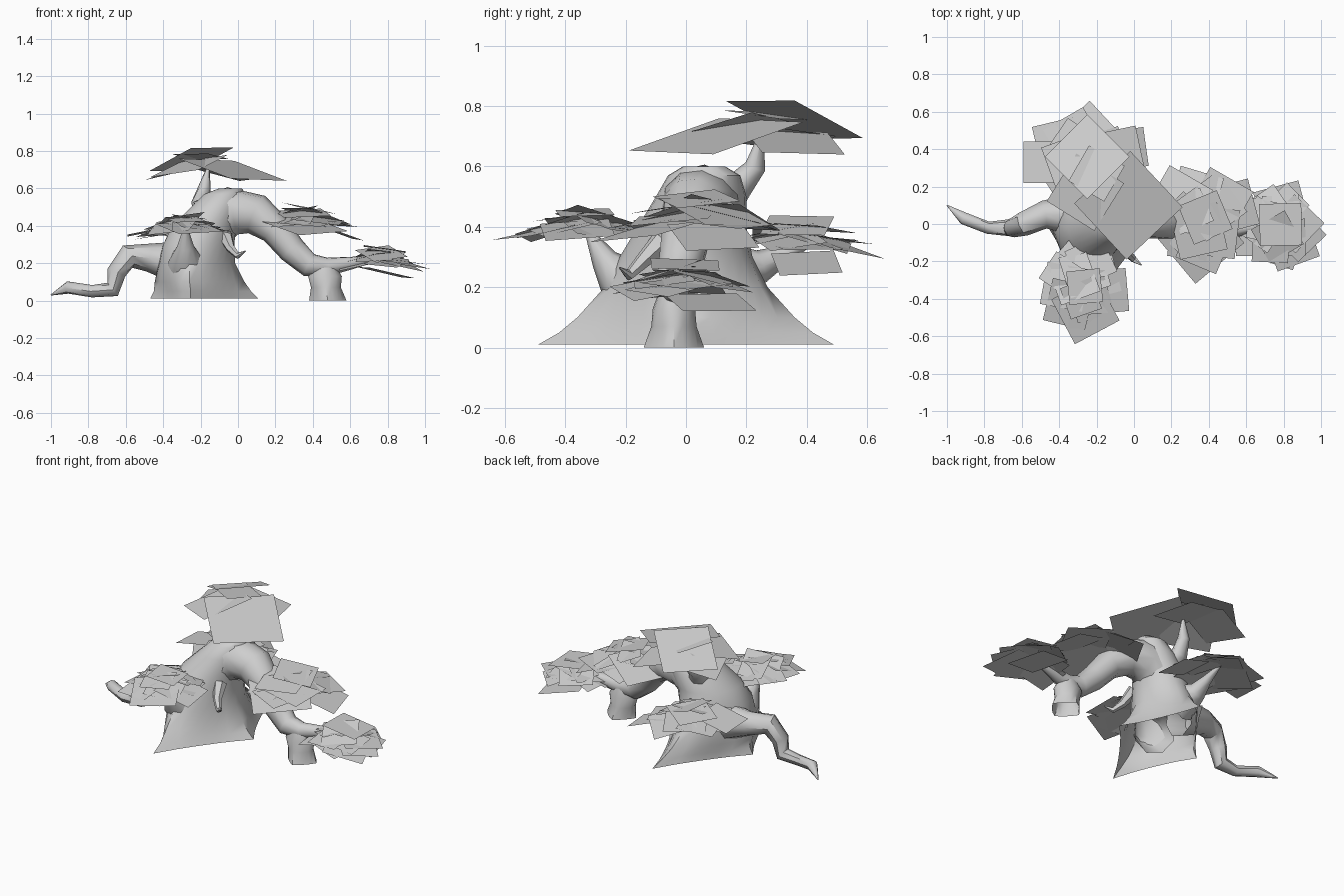
import bpy, bmesh, math, random
from mathutils import Vector

random.seed(4)
if "Cube" in bpy.data.objects:
    bpy.data.objects.remove(bpy.data.objects["Cube"])

grey = bpy.data.materials.new("pale_grey")
grey.use_nodes = True
colour = (0.62, 0.62, 0.62, 1)
grey.diffuse_color = colour
grey.node_tree.nodes["Principled BSDF"].inputs["Base Color"].default_value = colour


def finish(name, bm, smooth):
    mesh = bpy.data.meshes.new(name)
    bm.to_mesh(mesh)
    bm.free()
    mesh.materials.append(grey)
    obj = bpy.data.objects.new(name, mesh)
    bpy.context.collection.objects.link(obj)
    if smooth:
        bpy.ops.object.select_all(action="DESELECT")
        obj.select_set(True)
        bpy.context.view_layer.objects.active = obj
        bpy.ops.object.shade_smooth_by_angle(angle=math.radians(45))


def loft(name, rings):
    """Skin a list of equal-sized rings, open at the start, closed at the end."""
    bm = bmesh.new()
    loops = [[bm.verts.new(p) for p in ring] for ring in rings]
    n = len(loops[0])
    for low, high in zip(loops, loops[1:]):
        for i in range(n):
            j = (i + 1) % n
            bm.faces.new((low[i], low[j], high[j], high[i]))
    bm.faces.new(loops[-1])
    bmesh.ops.recalc_face_normals(bm, faces=bm.faces)
    finish(name, bm, True)


def limb(name, path, sides=8):
    """Tapered tube along (x, y, z, radius) points."""
    pts = [Vector(p[:3]) for p in path]
    rings, side = [], None
    for i, p in enumerate(pts):
        t = (pts[min(i + 1, len(pts) - 1)] - pts[max(i - 1, 0)]).normalized()
        side = t.orthogonal() if side is None else side - t * side.dot(t)
        side.normalize()
        up = t.cross(side)
        angles = [math.tau * k / sides for k in range(sides)]
        rings.append([p + (side * math.cos(a) + up * math.sin(a)) * path[i][3]
                      for a in angles])
    loft(name, rings)


def flared(name, levels, lean, sides=24):
    """Upright stem of (z, x, y, half width, half depth, roundness) levels.
    Roundness 2 is an ellipse, below 1 a star with four pointed roots."""
    rings = []
    for z, x, y, rx, ry, power in levels:
        ring = []
        for k in range(sides):
            a = math.tau * k / sides
            c, s = math.cos(a), math.sin(a)
            r = (abs(c) ** power + abs(s) ** power) ** (-1 / power)
            ring.append((x + rx * r * c + lean * ry * r * s, y + ry * r * s, z))
        rings.append(ring)
    loft(name, rings)


# Main trunk with four spreading roots, leaning towards the arch
flared("trunk", [
    (0.01, -0.18, 0, 0.29, 0.49, 0.9),
    (0.05, -0.19, 0, 0.26, 0.42, 1.0),
    (0.10, -0.205, 0, 0.24, 0.36, 1.15),
    (0.20, -0.22, 0, 0.205, 0.27, 1.5),
    (0.30, -0.21, 0, 0.19, 0.22, 1.8),
    (0.40, -0.18, 0.02, 0.17, 0.18, 2),
    (0.50, -0.11, 0.05, 0.14, 0.15, 2),
    (0.57, -0.07, 0.06, 0.11, 0.12, 2),
    (0.60, -0.04, 0.06, 0.06, 0.07, 2)], 0.15)

# Arching trunk and the second foot it rests on
limb("arching_trunk", [
    (-0.16, 0.04, 0.40, 0.15), (-0.03, 0.05, 0.48, 0.13),
    (0.10, 0.03, 0.46, 0.11), (0.20, 0, 0.38, 0.085),
    (0.29, -0.02, 0.27, 0.075), (0.38, -0.04, 0.19, 0.065),
    (0.48, -0.04, 0.18, 0.05), (0.60, -0.02, 0.20, 0.035),
    (0.78, 0, 0.23, 0.01)], 10)
flared("arch_foot", [
    (0, 0.48, -0.04, 0.10, 0.10, 1.2),
    (0.07, 0.47, -0.04, 0.08, 0.075, 1.6),
    (0.13, 0.465, -0.04, 0.09, 0.07, 2),
    (0.21, 0.46, -0.04, 0.05, 0.04, 2)], 0, 16)

# Side limbs and twigs
limb("drooping_limb", [
    (-0.30, 0.05, 0.20, 0.12), (-0.48, 0.05, 0.23, 0.075),
    (-0.59, 0, 0.235, 0.065), (-0.65, -0.02, 0.15, 0.052),
    (-0.67, -0.02, 0.06, 0.045), (-0.78, -0.02, 0.05, 0.033),
    (-0.91, 0.03, 0.07, 0.033), (-1, 0.1, 0.03, 0.003)])
limb("front_branch", [
    (-0.26, -0.12, 0.16, 0.13), (-0.28, -0.21, 0.22, 0.09),
    (-0.28, -0.27, 0.29, 0.045), (-0.28, -0.32, 0.38, 0.015)])
limb("back_branch", [
    (-0.24, 0.12, 0.24, 0.12), (-0.27, 0.25, 0.27, 0.055),
    (-0.27, 0.33, 0.31, 0.03), (-0.28, 0.43, 0.36, 0.01)])
limb("top_branch", [
    (-0.16, 0.10, 0.46, 0.08), (-0.20, 0.17, 0.53, 0.05),
    (-0.18, 0.23, 0.60, 0.035), (-0.16, 0.25, 0.71, 0.008)])
limb("hooked_twig", [
    (-0.07, -0.08, 0.35, 0.04), (-0.04, -0.15, 0.28, 0.025),
    (0, -0.19, 0.24, 0.018), (0.04, -0.22, 0.265, 0.003)], 6)


def leaf(bm, x, y, z, size, yaw, sx, sy):
    """Square leaf sheet falling by sx, sy per unit along x and y."""
    corners = []
    for k in range(4):
        a = math.radians(yaw + 45 + 90 * k)
        dx, dy = (size * math.sqrt(0.5) * f(a) for f in (math.cos, math.sin))
        corners.append(bm.verts.new((x + dx, y + dy, z - sx * dx - sy * dy)))
    bm.faces.new(corners)


# Crown: a few broad leaf sheets
bm = bmesh.new()
for sheet in [
        (-0.03, 0.10, 0.70, 0.41, 43, 0.20, -0.17),
        (-0.25, 0.36, 0.755, 0.32, 45, -0.28, 0.27),
        (-0.26, 0.17, 0.72, 0.30, -32, -0.25, -0.16),
        (-0.10, 0.36, 0.68, 0.28, 12, 0.25, 0.08),
        (-0.33, 0.33, 0.69, 0.26, 20, -0.25, 0.05),
        (-0.20, 0.27, 0.77, 0.22, 60, 0.05, 0.12)]:
    leaf(bm, *sheet)
finish("crown_leaves", bm, False)

# Lower leaf pads: domes of overlapping sheets, plus broad sheets at the rim
pads = {
    "front_leaves": ((-0.29, -0.33, 0.475, 0.13, 0.15, 0.24, 12), [
        (-0.15, -0.36, 0.39, 0.23, 5, 0.25, -0.05),
        (-0.26, -0.46, 0.39, 0.27, 28, 0.05, -0.2)]),
    "back_leaves": ((-0.29, 0.37, 0.43, 0.17, 0.12, 0.25, 12), [
        (-0.04, 0.40, 0.28, 0.21, 8, 0.35, 0),
        (-0.48, 0.33, 0.37, 0.22, 0, -0.2, 0.05)]),
    "arch_leaves": ((0.35, 0.04, 0.51, 0.15, 0.16, 0.27, 11), [
        (0.35, -0.08, 0.40, 0.34, 40, 0.1, -0.22),
        (0.52, 0.09, 0.37, 0.25, 15, 0.35, 0.05)]),
    "far_leaves": ((0.76, -0.01, 0.29, 0.13, 0.14, 0.23, 14), [
        (0.79, 0.08, 0.15, 0.25, 15, 0.22, 0.05),
        (0.84, -0.10, 0.20, 0.24, 20, 0.25, -0.1)])}
for name, ((x, y, top, rx, ry, size, count), rim) in pads.items():
    bm = bmesh.new()
    for i in range(count):
        a = i * 2.4 + random.uniform(-0.3, 0.3)
        out = math.sqrt((i + 0.5) / count)
        c, s = math.cos(a), math.sin(a)
        fall = random.uniform(0.1, 0.35)
        leaf(bm, x + out * rx * c, y + out * ry * s,
             top - out * 0.075 - random.uniform(0, 0.03),
             size * random.uniform(0.7, 1), random.uniform(0, 90),
             fall * c, fall * s)
    for sheet in rim:
        leaf(bm, *sheet)
    finish(name, bm, False)
